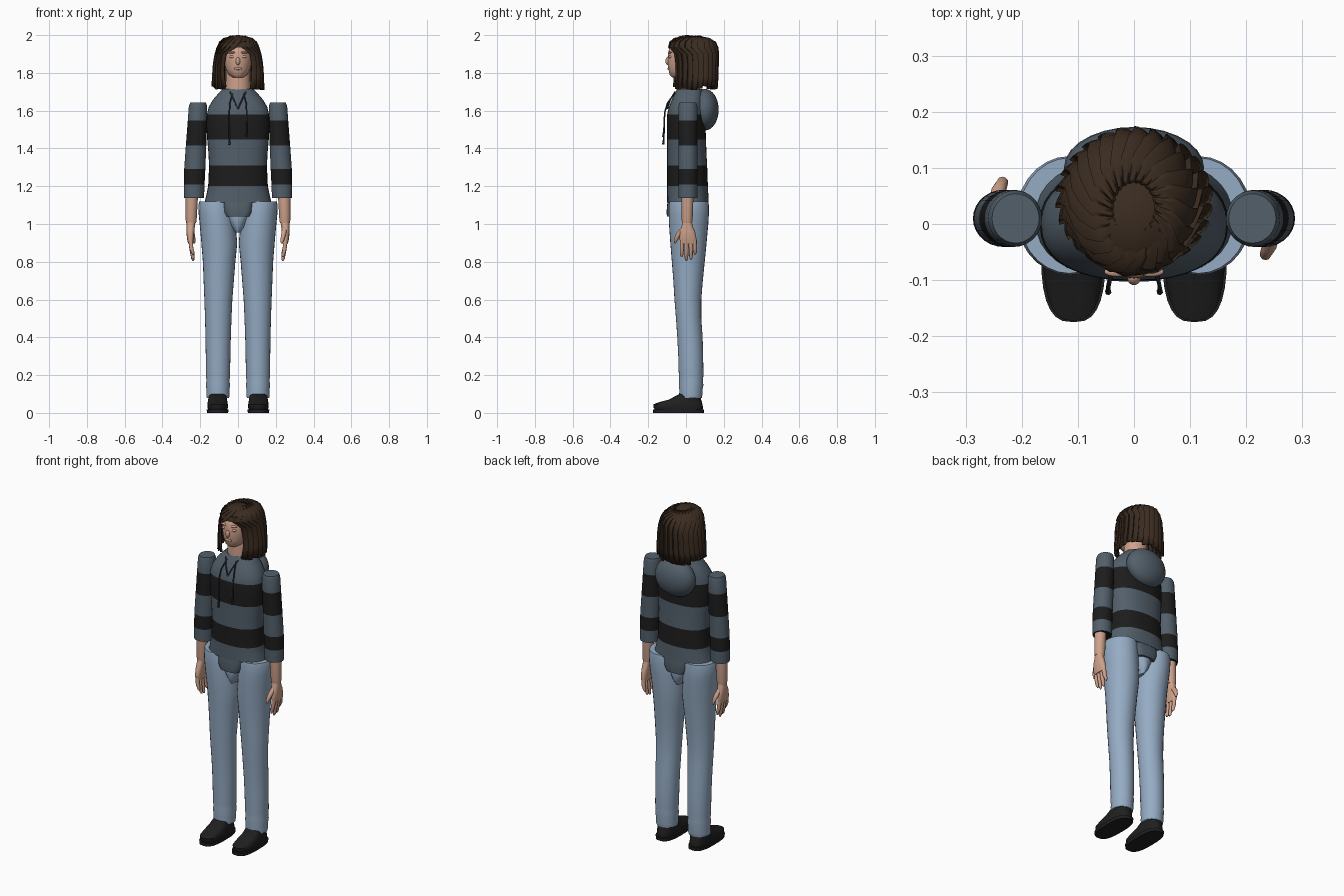
import bpy, bmesh, math, random
from mathutils import Vector, Matrix

random.seed(4)


def material(name, r, g, b):
    m = bpy.data.materials.new(name)
    m.diffuse_color = (r, g, b, 1)
    return m


SLATE = material("slate_cloth", 0.085, 0.115, 0.145)
BLACK = material("black_cloth", 0.012, 0.012, 0.012)
DENIM = material("light_denim", 0.30, 0.41, 0.55)
HAIR = material("brown_hair", 0.042, 0.024, 0.014)
SKIN = material("skin", 0.62, 0.36, 0.26)
SHOE = material("shoe_black", 0.014, 0.014, 0.015)
CORD = material("dark_cord", 0.025, 0.03, 0.036)

SAME = Matrix.Identity(4)
MIRROR = Matrix.Diagonal((-1, 1, 1, 1))
# half turn used for the second arm
TURN = Matrix.Translation((0, 0.02, 0)) @ Matrix.Rotation(math.pi, 4, 'Z')


def finish(name, bm, mats, place=SAME, angle=40):
    bm.transform(place)
    bmesh.ops.recalc_face_normals(bm, faces=bm.faces)
    me = bpy.data.meshes.new(name)
    bm.to_mesh(me)
    bm.free()
    for m in mats:
        me.materials.append(m)
    ob = bpy.data.objects.new(name, me)
    bpy.context.collection.objects.link(ob)
    bpy.ops.object.select_all(action='DESELECT')
    ob.select_set(True)
    bpy.context.view_layer.objects.active = ob
    bpy.ops.object.shade_smooth_by_angle(angle=math.radians(angle))
    return ob


def skin_rings(name, rings, mats, bands=None, place=SAME, closed=True, caps=True, angle=40):
    """Join successive point rings; bands gives a material index per gap."""
    bm = bmesh.new()
    vs = [[bm.verts.new(p) for p in r] for r in rings]
    n = len(rings[0])
    for i in range(len(vs) - 1):
        for j in range(n if closed else n - 1):
            k = (j + 1) % n
            f = bm.faces.new((vs[i][j], vs[i][k], vs[i + 1][k], vs[i + 1][j]))
            f.material_index = bands[i] if bands else 0
    if caps:
        bm.faces.new(vs[0]).material_index = bands[0] if bands else 0
        bm.faces.new(vs[-1]).material_index = bands[-1] if bands else 0
    return finish(name, bm, mats, place, angle)


def loft(name, rows, mats, p=2.0, n=28, **kw):
    """Stack of rounded sections, rows of (z, cx, cy, rx, ry)."""
    def curve(v):
        return math.copysign(abs(v) ** (2 / p), v)
    rings = [[(cx + rx * curve(math.cos(2 * math.pi * j / n)),
               cy + ry * curve(math.sin(2 * math.pi * j / n)), z) for j in range(n)]
             for z, cx, cy, rx, ry in rows]
    return skin_rings(name, rings, mats, **kw)


def tube(name, pts, radii, mat, n=10, place=SAME):
    pts = [Vector(q) for q in pts]
    rings = []
    for i, q in enumerate(pts):
        d = (pts[min(i + 1, len(pts) - 1)] - pts[max(i - 1, 0)]).normalized()
        u = d.cross(Vector((0.3, 1, 0.1))).normalized()
        v = d.cross(u)
        rings.append([q + radii[i] * (u * math.cos(2 * math.pi * j / n) + v * math.sin(2 * math.pi * j / n))
                      for j in range(n)])
    return skin_rings(name, rings, [mat], place=place, angle=60)


def ball(name, loc, scale, mat, cut=None):
    bm = bmesh.new()
    bmesh.ops.create_uvsphere(bm, u_segments=28, v_segments=16, radius=1)
    if cut is not None:
        bmesh.ops.bisect_plane(bm, geom=bm.verts[:] + bm.edges[:] + bm.faces[:],
                               plane_co=(0, 0, cut), plane_no=(0, 0, 1), clear_inner=True)
    m = Matrix.Translation(loc) @ Matrix.Diagonal((*scale, 1))
    return finish(name, bm, [mat], m)


# striped hoodie body, front and back hem flap, hood
loft("hoodie_body", [
    (1.115, 0, .010, .177, .110), (1.16, 0, .009, .166, .109), (1.20, 0, .008, .158, .108),
    (1.31, 0, .006, .153, .106), (1.38, 0, .004, .157, .104), (1.447, 0, .003, .163, .103),
    (1.52, 0, .001, .168, .102), (1.58, 0, .000, .165, .100), (1.62, 0, .005, .155, .096),
    (1.66, 0, .012, .131, .087), (1.69, 0, .016, .105, .076), (1.715, 0, .020, .080, .068)],
    [SLATE, BLACK], p=2.3, n=36, bands=[0, 0, 1, 0, 0, 1, 1, 0, 0, 0, 0])
loft("hem_flap", [(1.15, 0, .010, .090, .104), (1.11, 0, .010, .088, .109),
                  (1.065, 0, .010, .082, .113), (1.04, 0, .010, .066, .111)], [SLATE], p=4)
ball("hood", (0, .100, 1.605), (.125, .073, .11), SLATE)

# neckline and drawstrings
for s, end in ((-1, 1.42), (1, 1.46)):
    tube("neckline_edge", [(s * .042, -.058, 1.70), (s * .02, -.085, 1.655), (0, -.099, 1.61)],
         [.004] * 3, CORD, n=6)
    tube("drawstring", [(s * .03, -.062, 1.69), (s * .043, -.098, 1.64), (s * .046, -.113, 1.59),
                        (s * .046, -.117, end + .04), (s * .046, -.121, end)],
         [.004, .004, .004, .004, .006], CORD, n=6)

# jeans and shoes
loft("jeans_crotch", [(1.10, 0, .012, .085, .098), (1.04, 0, .012, .075, .100),
                      (.99, 0, .012, .045, .094), (.955, 0, .012, .012, .075)], [DENIM])
for side, place in (("right", SAME), ("left", MIRROR)):
    loft(side + "_jeans_leg", [
        (1.12, .115, .015, .090, .103), (1.10, .115, .015, .095, .106), (1.05, .112, .015, .096, .106),
        (1.0, .108, .014, .095, .104), (.9, .099, .013, .095, .096), (.8, .100, .012, .086, .087),
        (.7, .102, .011, .080, .078), (.6, .104, .010, .074, .071), (.5, .1045, .014, .070, .067),
        (.4, .105, .021, .067, .067), (.3, .1055, .025, .065, .066), (.2, .106, .027, .064, .065),
        (.17, .106, .027, .061, .063), (.145, .106, .027, .064, .065), (.12, .106, .026, .060, .061),
        (.10, .106, .026, .062, .062), (.078, .106, .025, .059, .058)], [DENIM], place=place)
    loft(side + "_shoe_sole", [(0, .108, -.040, .056, .134), (.018, .108, -.040, .058, .135)],
         [SHOE], p=2.8, place=place)
    loft(side + "_shoe_upper", [
        (.016, .108, -.038, .050, .126), (.028, .108, -.041, .054, .131), (.045, .108, -.043, .054, .130),
        (.058, .108, -.028, .052, .112), (.070, .108, -.006, .050, .086), (.10, .107, .020, .046, .055)],
        [SHOE], p=2.6, place=place)

# arms: striped sleeve, forearm, palm, fingers
for side, place in (("right", SAME), ("left", TURN)):
    loft(side + "_sleeve", [
        (1.14, .233, .010, .046, .044), (1.138, .233, .010, .053, .050), (1.21, .232, .010, .055, .051),
        (1.29, .229, .010, .056, .051), (1.415, .222, .010, .054, .051), (1.547, .215, .010, .051, .051),
        (1.625, .212, .010, .048, .050), (1.642, .211, .010, .042, .044)],
        [SLATE, BLACK], place=place, bands=[1, 0, 1, 0, 1, 0, 0])
    loft(side + "_forearm", [(1.005, .248, .006, .026, .026), (1.02, .248, .006, .029, .029),
                             (1.16, .244, .008, .033, .032)], [SKIN], n=20, place=place)
    loft(side + "_palm", [
        (.895, .250, .012, .013, .042), (.92, .252, .011, .018, .045), (.96, .252, .008, .021, .040),
        (.99, .250, .006, .022, .029), (1.015, .248, .006, .023, .025)],
        [SKIN], p=2.4, n=20, place=place)
    for y, tip in ((-.020, .825), (.003, .805), (.025, .812), (.045, .838)):
        ty = .01 + (y - .01) * 1.1
        tube(side + "_finger", [(.251, y, .915), (.247, (y + ty) / 2, .87), (.239, ty, tip + .012),
                                (.236, ty, tip)], [.012, .011, .009, .004], SKIN, place=place)
    tube(side + "_thumb", [(.247, -.012, .975), (.241, -.040, .945), (.234, -.055, .915), (.231, -.058, .897)],
         [.014, .013, .010, .004], SKIN, place=place)

# neck, head and simple facial forms
loft("neck", [(1.68, 0, .012, .068, .062), (1.83, 0, .012, .062, .060)], [SKIN])
loft("head", [
    (1.776, 0, -.035, .028, .038), (1.79, 0, -.030, .048, .057), (1.82, 0, -.020, .064, .073),
    (1.86, 0, -.008, .074, .090), (1.90, 0, .000, .078, .096), (1.94, 0, .004, .075, .090),
    (1.97, 0, .010, .052, .065)], [SKIN], n=32)
ball("nose", (0, -.096, 1.862), (.012, .013, .021), SKIN)
ball("lips", (0, -.091, 1.823), (.021, .007, .007), SKIN)
for s in (-1, 1):
    ball("eyelid", (s * .030, -.083, 1.886), (.016, .010, .008), SKIN)
    ball("brow", (s * .030, -.085, 1.908), (.023, .009, .006), SKIN)

# hair: overlapping locks around the head, parted at the face (z, rx, ry, cy, gap, twist)
rows = [(1.715, .137, .123, .042, .50, 0), (1.78, .134, .126, .042, .60, 0), (1.85, .129, .128, .042, .62, 0),
        (1.90, .121, .130, .041, .57, 0), (1.935, .111, .130, .038, .12, 0), (1.965, .097, .120, .035, .01, .1),
        (1.985, .075, .092, .030, .01, .3), (1.994, .040, .048, .030, .01, .5)]
locks, bump = 22, (.94, .99, 1.02, 1.03)
drops = [random.uniform(-.006, .018) for _ in range(locks)]
rings = []
for i, (z, rx, ry, cy, gap, twist) in enumerate(rows):
    ring = []
    for k in range(locks):
        for j, b in enumerate(bump):
            t = (k + (0, .35, .7, .98)[j]) / (locks - .02)
            a = gap + t * (2 * math.pi - 2 * gap) + twist
            ring.append((rx * b * math.sin(a), cy - ry * b * math.cos(a), z + (drops[k] if i == 0 else 0)))
    rings.append(ring)
hair = skin_rings("hair_locks", rings, [HAIR], closed=False, caps=False, angle=35)
thick = hair.modifiers.new("thickness", 'SOLIDIFY')
thick.thickness = .012
thick.offset = -1
ball("hair_crown", (0, .005, 1.925), (.098, .098, .075), HAIR, cut=.12)
